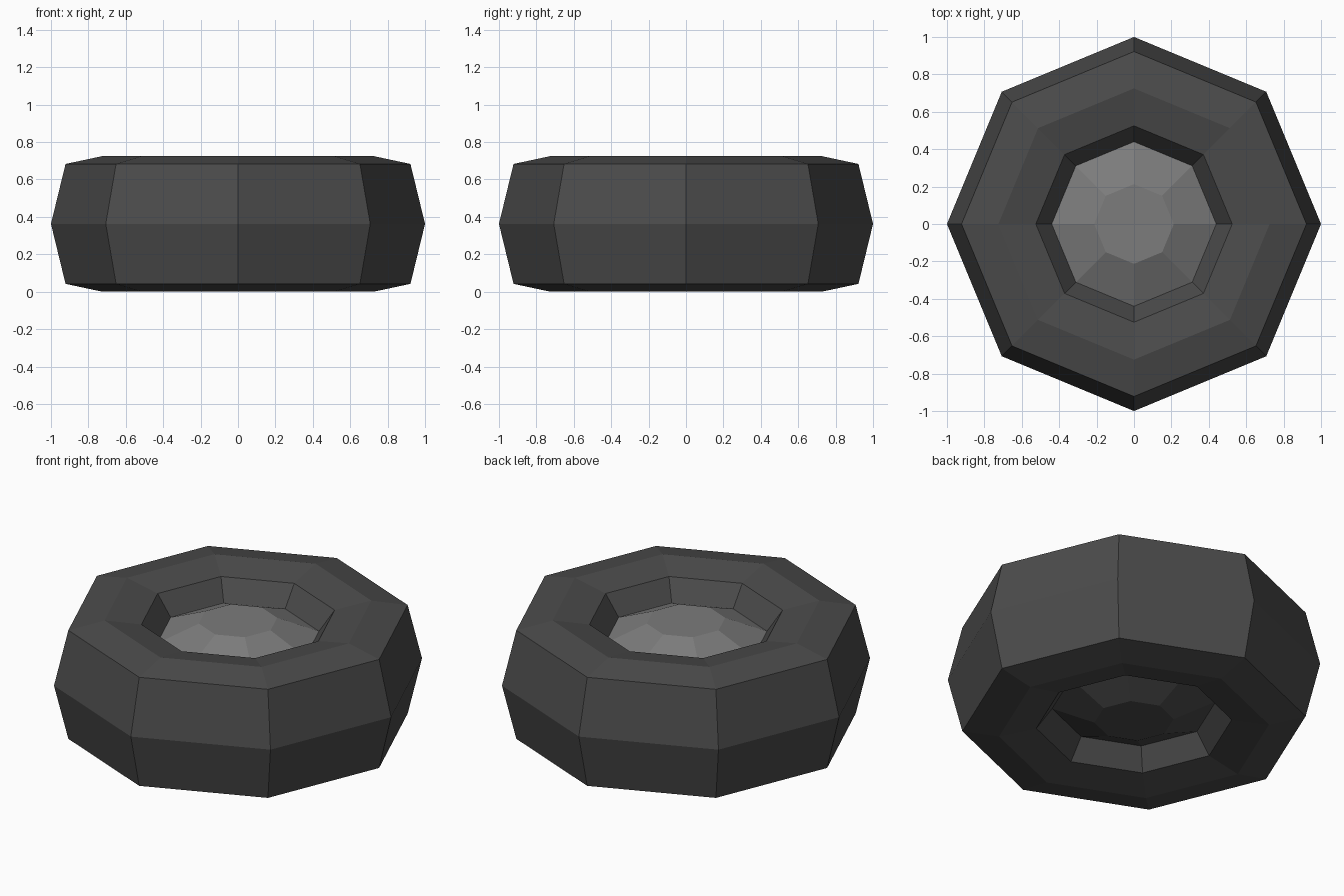
import bpy, bmesh, math

if "Cube" in bpy.data.objects:
    bpy.data.objects.remove(bpy.data.objects["Cube"])

def material(name, c):
    m = bpy.data.materials.new(name)
    m.diffuse_color = (c, c, c, 1)
    m.use_nodes = True
    m.node_tree.nodes["Principled BSDF"].inputs["Base Color"].default_value = m.diffuse_color
    return m

rubber = material("dark rubber", 0.07)
metal = material("grey metal", 0.2)
SIDES, MID = 8, 0.3625

def revolve(name, profile, mat, closed=False, cap=False):
    """Spin an (r, z) profile round the z axis, flat shaded."""
    bm = bmesh.new()
    rings = [[bm.verts.new((r * math.cos(2 * math.pi * i / SIDES),
                            r * math.sin(2 * math.pi * i / SIDES), z))
              for i in range(SIDES)] for r, z in profile]
    pairs = list(zip(rings, rings[1:]))
    if closed:
        pairs.append((rings[-1], rings[0]))
    for a, b in pairs:
        for i in range(SIDES):
            j = (i + 1) % SIDES
            bm.faces.new((a[i], a[j], b[j], b[i]))
    if cap:
        bm.faces.new(rings[0])
        bm.faces.new(rings[-1])
    bmesh.ops.recalc_face_normals(bm, faces=bm.faces)
    me = bpy.data.meshes.new(name)
    bm.to_mesh(me)
    bm.free()
    me.materials.append(mat)
    ob = bpy.data.objects.new(name, me)
    bpy.context.collection.objects.link(ob)
    return ob

# Tyre and its recessed, domed dark underside
revolve("tyre", [(0.44, 0.567), (0.525, 0.685), (0.725, 0.725), (0.922, 0.683),
                 (1.0, MID),
                 (0.922, 0.042), (0.725, 0.0), (0.525, 0.04), (0.44, 0.158),
                 ], rubber, closed=True)
revolve("hub_back", [(0.44, MID), (0.44, 0.158), (0.213, 0.06)], rubber, cap=True)
# Grey domed hub on the upper side
revolve("hub_front", [(0.44, MID), (0.44, 0.567), (0.213, 0.665)], metal, cap=True)
